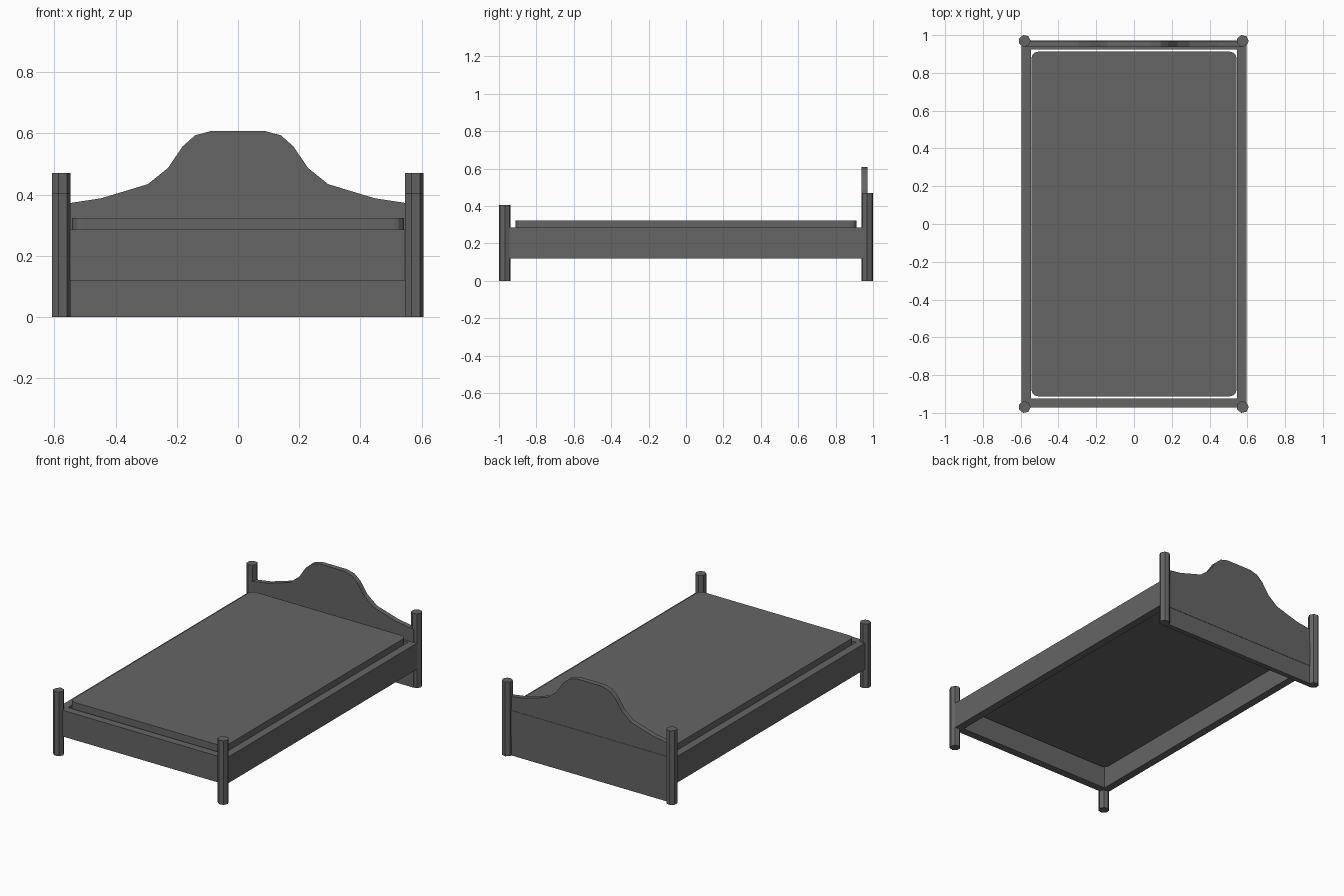
import bpy
import bmesh
import math

cube = bpy.data.objects.get("Cube")
if cube:
    bpy.data.objects.remove(cube, do_unlink=True)

# One grey for the whole bed
grey = bpy.data.materials.new("dark_grey")
grey.use_nodes = True
COLOUR = (0.13, 0.13, 0.13, 1)
grey.diffuse_color = COLOUR
grey.node_tree.nodes["Principled BSDF"].inputs["Base Color"].default_value = COLOUR


def prism(name, outline, shift, holes=()):
    """Extrude a flat outline (3D points) along shift."""
    bm = bmesh.new()
    face = bm.faces.new([bm.verts.new(p) for p in outline])
    moved = bmesh.ops.extrude_face_region(bm, geom=[face], use_keep_orig=True)["geom"]
    bmesh.ops.translate(bm, vec=shift, verts=[v for v in moved if isinstance(v, bmesh.types.BMVert)])
    return finish(name, bm)


def finish(name, bm):
    bmesh.ops.recalc_face_normals(bm, faces=bm.faces)
    mesh = bpy.data.meshes.new(name)
    bm.to_mesh(mesh)
    bm.free()
    mesh.materials.append(grey)
    obj = bpy.data.objects.new(name, mesh)
    bpy.context.collection.objects.link(obj)
    return obj


# Seven-sided corner posts, taller at the head
def post(name, x, y, height, radius=0.032, sides=7):
    angles = [math.tau * i / sides for i in range(sides)]
    ring = [(x + radius * math.cos(a), y + radius * math.sin(a), 0) for a in angles]
    prism(name, ring, (0, 0, height))


for side, x in (("left", 0.575), ("right", -0.579)):
    post("front_post_" + side, x, -0.969, 0.406)
    post("back_post_" + side, x, 0.969, 0.47)

# Open frame of four mitred rails
LOW, HIGH = 0.12, 0.286
corners = [(-1, -1), (1, -1), (1, 1), (-1, 1)]
bm = bmesh.new()
loops = []
for hx, hy, z in ((0.595, 0.972, LOW), (0.595, 0.972, HIGH), (0.546, 0.923, HIGH), (0.546, 0.923, LOW)):
    loops.append([bm.verts.new((sx * hx, sy * hy, z)) for sx, sy in corners])
for k in range(4):
    a, b = loops[k], loops[(k + 1) % 4]
    for i in range(4):
        j = (i + 1) % 4
        bm.faces.new((a[i], a[j], b[j], b[i]))
finish("bed_frame", bm)

# Mattress with rounded corners
R, HX, HY = 0.035, 0.543, 0.912
outline = []
for start, (sx, sy) in zip((180, 270, 0, 90), corners):
    for step in range(4):
        a = math.radians(start + 30 * step)
        outline.append((sx * (HX - R) + R * math.cos(a), sy * (HY - R) + R * math.sin(a), 0.25))
prism("mattress", outline, (0, 0, 0.074))

# Headboard with a mirrored curved top
half = [(0.575, 0.0), (0.575, 0.369), (0.546, 0.373), (0.448, 0.388), (0.295, 0.434),
        (0.229, 0.487), (0.181, 0.558), (0.14, 0.594), (0.088, 0.608)]
profile = half + [(-x, z) for x, z in reversed(half)]
prism("headboard", [(x, 0.938, z) for x, z in profile], (0, 0.032, 0))
